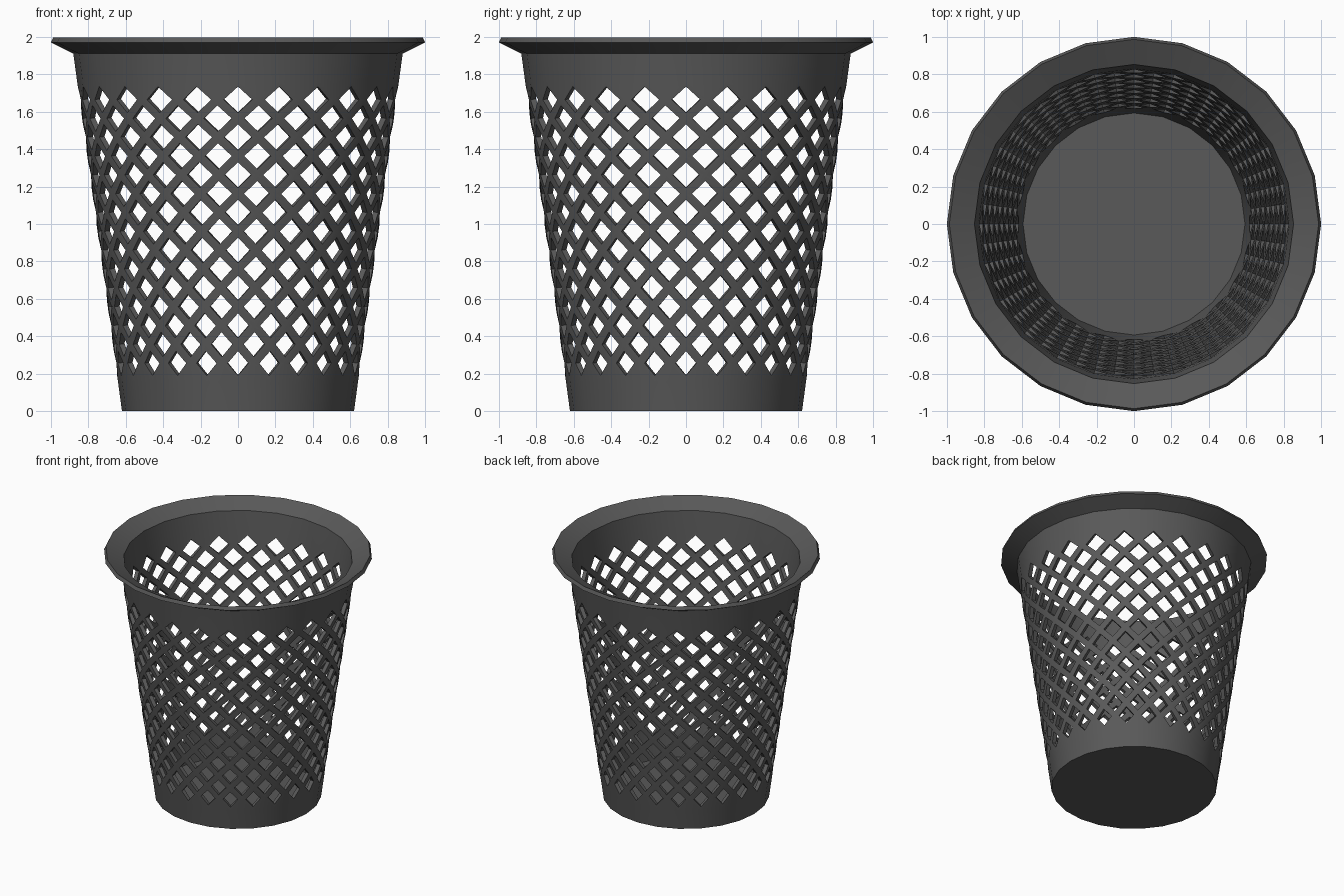
import bpy, bmesh, math

if "Cube" in bpy.data.objects:
    bpy.data.objects.remove(bpy.data.objects["Cube"])

N = 24                      # sides / hole columns
ROWS = 16                   # half-steps of the diamond lattice
Z0, Z1 = 0.155, 1.765       # lattice bottom and top
Z_LIP = 1.91                # where the wall meets the flared rim
STEP = 2 * math.pi / N

bm = bmesh.new()


def ring(r, z, half=0):
    """One ring of N vertices, optionally turned by half a step."""
    return [bm.verts.new((r * math.cos(STEP * (k + half / 2)),
                          r * math.sin(STEP * (k + half / 2)), z)) for k in range(N)]


def wall_radius(z):
    return 0.62 + (0.88 - 0.62) * z / Z_LIP


def band(lower, upper):
    for k in range(N):
        m = (k + 1) % N
        bm.faces.new((lower[k], lower[m], upper[m], upper[k]))


# Rings of the base, the staggered lattice and the rim
base = ring(0.62, 0)
lat = []
for j in range(ROWS + 1):
    z = Z0 + (Z1 - Z0) * j / ROWS
    lat.append(ring(wall_radius(z), z, j % 2))
lip = ring(0.88, Z_LIP)
rim = ring(1.0, 1.97)

# Floor and solid bands
bm.faces.new(base[::-1])
band(base, lat[0])
band(lat[ROWS], lip)
band(lip, rim)
for k in range(N):
    m = (k + 1) % N
    bm.faces.new((lat[0][k], lat[0][m], lat[1][k]))
    bm.faces.new((lat[ROWS][m], lat[ROWS][k], lat[ROWS - 1][k]))

# Diamond lattice: inset every diamond and open it
diamonds = []
for j in range(ROWS - 1):
    for k in range(N):
        right = (k + j % 2) % N
        left = (right - 1) % N
        diamonds.append(bm.faces.new((lat[j][k], lat[j + 1][right],
                                      lat[j + 2][k], lat[j + 1][left])))
bm.normal_update()
bmesh.ops.inset_individual(bm, faces=diamonds, thickness=0.023, use_even_offset=True)
bmesh.ops.delete(bm, geom=diamonds, context='FACES')

mesh = bpy.data.meshes.new("waste_basket")
bm.to_mesh(mesh)
bm.free()
basket = bpy.data.objects.new("waste_basket", mesh)
bpy.context.collection.objects.link(basket)

# Dark grey plastic
mat = bpy.data.materials.new("dark_grey_plastic")
mat.diffuse_color = (0.1, 0.1, 0.1, 1)
mat.use_nodes = True
mat.node_tree.nodes["Principled BSDF"].inputs["Base Color"].default_value = mat.diffuse_color
mesh.materials.append(mat)

# Wall thickness, grown inward
solid = basket.modifiers.new("thickness", 'SOLIDIFY')
solid.thickness = 0.03
solid.offset = -1
solid.use_even_offset = True

bpy.context.view_layer.objects.active = basket
basket.select_set(True)
bpy.ops.object.modifier_apply(modifier=solid.name)
bpy.ops.object.shade_smooth_by_angle(angle=math.radians(25))
